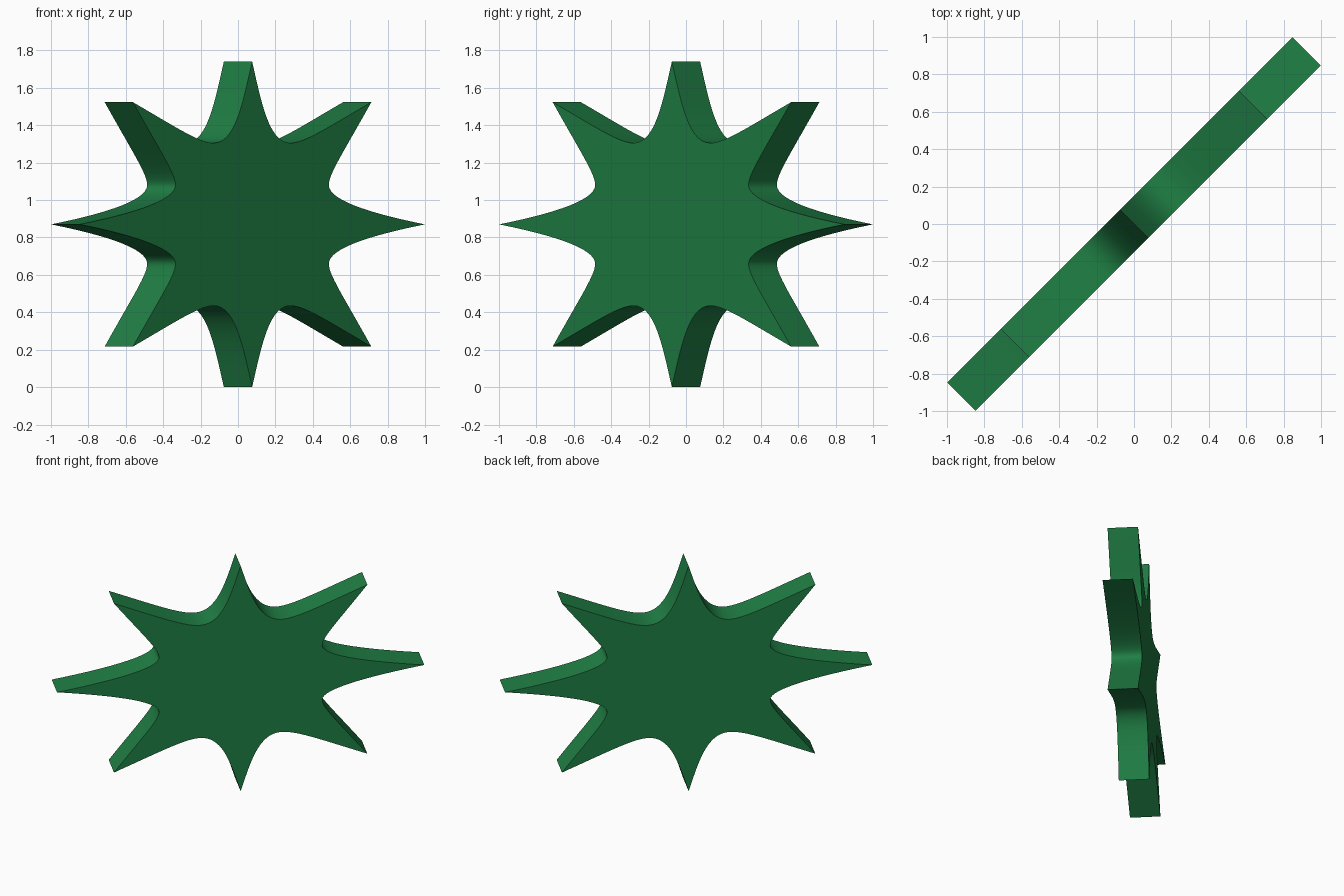
import bpy, bmesh, math
from mathutils import Vector
from mathutils.geometry import interpolate_bezier

if "Cube" in bpy.data.objects:
    bpy.data.objects.remove(bpy.data.objects["Cube"])

ROOT2 = math.sqrt(2)
CENTRE_Z = 0.87
HALF_THICK = 0.107
STEPS = 14

# Quarter outline: top tip, valley, diagonal tip, valley, side tip (with handles)
segments = [
    ((0, .87), (.05, .65), (.09, .435), (.205, .435)),
    ((.205, .435), (.28, .435), (.40, .515), (.637, .653)),
    ((.637, .653), (.485, .38), (.41, .27), (.41, .21)),
    ((.41, .21), (.41, .135), (.60, .065), (.9235, 0)),
]
quarter = []
for seg in segments:
    pts = interpolate_bezier(*[Vector((a * ROOT2, b, 0)) for a, b in seg], STEPS + 1)
    quarter += [(p.x, p.y) for p in pts[:-1]]
side_tip = (.9235 * ROOT2, 0)

# Mirror the quarter into the full eight-pointed outline
right = quarter + [side_tip] + [(u, -z) for u, z in reversed(quarter)]
outline = right + [(-u, z) for u, z in reversed(right[1:-1])]

# Extrude the outline into a plate standing on the diagonal
along = Vector((1, 1, 0)) / ROOT2
normal = Vector((1, -1, 0)) / ROOT2
bm = bmesh.new()
verts = [bm.verts.new(along * u - normal * HALF_THICK + Vector((0, 0, CENTRE_Z + z)))
         for u, z in outline]
face = bm.faces.new(verts)
ext = bmesh.ops.extrude_face_region(bm, geom=[face], use_keep_orig=True)
moved = [g for g in ext["geom"] if isinstance(g, bmesh.types.BMVert)]
bmesh.ops.translate(bm, verts=moved, vec=normal * HALF_THICK * 2)
bmesh.ops.recalc_face_normals(bm, faces=bm.faces[:])

mesh = bpy.data.meshes.new("star_plate")
bm.to_mesh(mesh)
bm.free()
star = bpy.data.objects.new("star_plate", mesh)
bpy.context.collection.objects.link(star)

# Green finish, smooth valleys with crisp rims and tips
green = bpy.data.materials.new("green")
green.diffuse_color = (0.014, 0.21, 0.058, 1)
green.use_nodes = True
green.node_tree.nodes["Principled BSDF"].inputs["Base Color"].default_value = green.diffuse_color
mesh.materials.append(green)
bpy.context.view_layer.objects.active = star
star.select_set(True)
bpy.ops.object.shade_smooth_by_angle(angle=math.radians(35))
